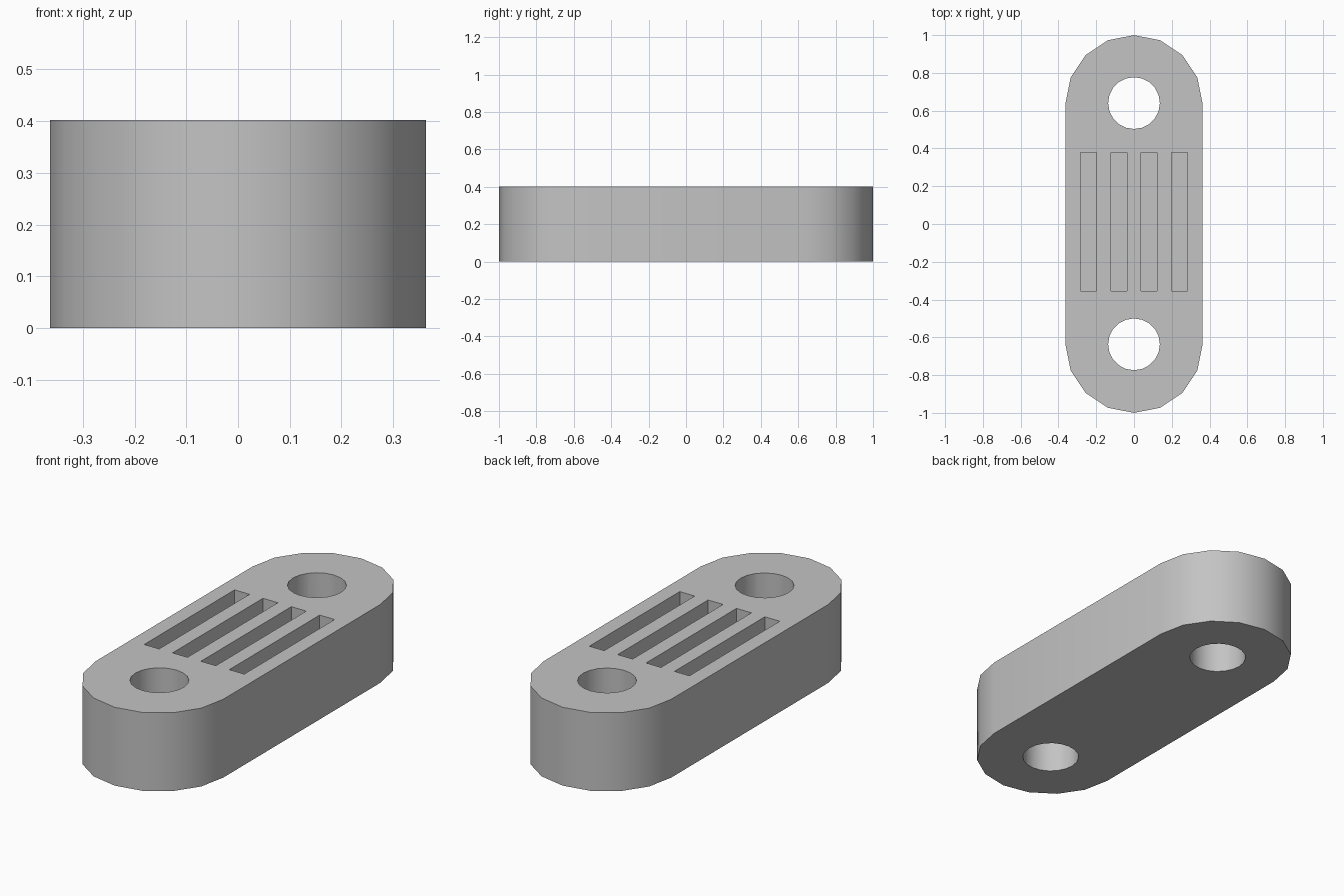
import bpy, bmesh, math

if "Cube" in bpy.data.objects:
    bpy.data.objects.remove(bpy.data.objects["Cube"], do_unlink=True)

HEIGHT = 0.402
RADIUS = 0.363
END_Y = 1 - RADIUS

grey = bpy.data.materials.new("plain_grey")
grey.use_nodes = True
colour = (0.55, 0.55, 0.55, 1)
grey.diffuse_color = colour
grey.node_tree.nodes["Principled BSDF"].inputs["Base Color"].default_value = colour


def prism(name, outline, bottom, top):
    """Extrude a counter-clockwise outline between two heights."""
    bm = bmesh.new()
    base = bm.faces.new([bm.verts.new((x, y, bottom)) for x, y in outline])
    result = bmesh.ops.extrude_face_region(bm, geom=[base])
    raised = [g for g in result["geom"] if isinstance(g, bmesh.types.BMVert)]
    bmesh.ops.translate(bm, verts=raised, vec=(0, 0, top - bottom))
    bmesh.ops.recalc_face_normals(bm, faces=bm.faces)
    mesh = bpy.data.meshes.new(name)
    bm.to_mesh(mesh)
    bm.free()
    mesh.materials.append(grey)
    obj = bpy.data.objects.new(name, mesh)
    bpy.context.collection.objects.link(obj)
    return obj


def arc(cy, radius, start, sweep, steps, count):
    angles = [start + sweep * i / steps for i in range(count)]
    return [(radius * math.cos(a), cy + radius * math.sin(a)) for a in angles]


# Rounded block: two half circles joined by straight sides
outline = arc(END_Y, RADIUS, 0, math.pi, 8, 9) + arc(-END_Y, RADIUS, math.pi, math.pi, 8, 9)
block = prism("slotted_block", outline, 0, HEIGHT)

# Through holes at both ends
cutters = [prism("hole_cutter", arc(y, 0.137, 0, math.tau, 20, 20), -0.1, HEIGHT + 0.1)
           for y in (-END_Y, END_Y + 0.003)]

# Four blind slots in the top
for i in range(4):
    x = (i - 1.5) * 0.161
    w, front, back = 0.0425, -0.355, 0.378
    slot = [(x - w, front), (x + w, front), (x + w, back), (x - w, back)]
    cutters.append(prism("slot_cutter", slot, HEIGHT / 2, HEIGHT + 0.1))

bpy.ops.object.select_all(action="DESELECT")
block.select_set(True)
bpy.context.view_layer.objects.active = block
for cutter in cutters:
    cutter.hide_render = True
    mod = block.modifiers.new("cut", "BOOLEAN")
    mod.operation = "DIFFERENCE"
    mod.solver = "EXACT"
    mod.object = cutter
    bpy.ops.object.modifier_apply(modifier=mod.name)
    bpy.data.objects.remove(cutter, do_unlink=True)

# Smooth curved walls, crisp rims
bpy.ops.object.shade_smooth_by_angle(angle=math.radians(30))
